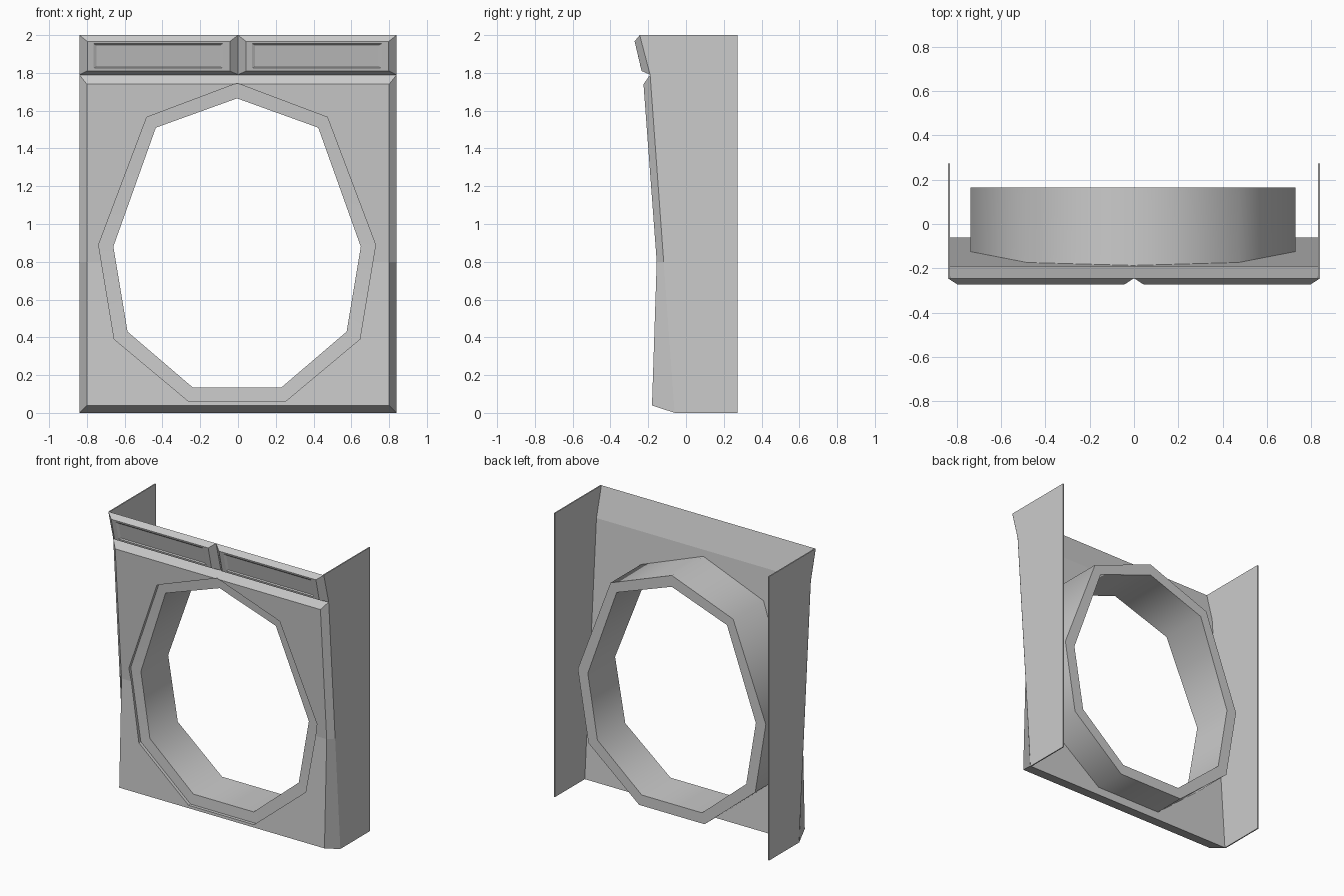
import bpy, math

if "Cube" in bpy.data.objects:
    bpy.data.objects.remove(bpy.data.objects["Cube"])


def make(name, verts, faces):
    me = bpy.data.meshes.new(name)
    me.from_pydata(verts, [], faces)
    ob = bpy.data.objects.new(name, me)
    bpy.context.collection.objects.link(ob)
    bpy.ops.object.select_all(action='DESELECT')
    bpy.context.view_layer.objects.active = ob
    ob.select_set(True)
    bpy.ops.object.mode_set(mode='EDIT')
    bpy.ops.mesh.select_all(action='SELECT')
    bpy.ops.mesh.normals_make_consistent(inside=False)
    bpy.ops.object.mode_set(mode='OBJECT')
    return ob


def loft(name, rings, closed=False):
    """Join equal-length vertex rings with quads; cap the ends or close the loop."""
    n, m = len(rings[0]), len(rings)
    verts = [v for r in rings for v in r]
    faces = []
    for i in range(m if closed else m - 1):
        a, b = i * n, (i + 1) % m * n
        faces += [(a + j, a + (j + 1) % n, b + (j + 1) % n, b + j) for j in range(n)]
    if not closed:
        faces += [tuple(range(n)), tuple(range((m - 1) * n, m * n))]
    return make(name, verts, faces)


def rect(x0, x1, low, high):
    """Sloped rectangle from (y, z) at the bottom to (y, z) at the top."""
    return [(x0, *low), (x1, *low), (x1, *high), (x0, *high)]


def front_y(z):
    """Depth of the gently folded panel face at height z."""
    if z < 0.8:
        return -0.18 + 0.025 * (z - 0.04) / 0.76
    return -0.155 - 0.07 * (z - 0.8) / 0.94


def mirror_loop(half):
    """Complete a nine-sided outline from its right half."""
    return [(x - 0.005, z) for x, z in half + [(-x, z) for x, z in reversed(half[1:])]]


outer = mirror_loop([(0, 1.745), (0.478, 1.565), (0.733, 0.89), (0.65, 0.39), (0.255, 0.06)])
inner = mirror_loop([(0, 1.665), (0.43, 1.51), (0.655, 0.88), (0.58, 0.43), (0.235, 0.135)])

# Lower panel: bevelled slab with a slight fold, leaning backwards at the foot
back_mid = -0.06 - 0.13 * 0.8 / 1.79
W, w = 0.84, 0.80
rows = [(W, -0.06, 0), (W, back_mid, 0.8), (W, -0.19, 1.79)]
fronts = [(w, -0.18, 0.04), (w, -0.155, 0.8), (w, -0.225, 1.74)]
vs = [(s * x, y, z) for x, y, z in rows + fronts for s in (-1, 1)]
fs = [(0, 1, 3, 2), (2, 3, 5, 4), (6, 7, 9, 8), (8, 9, 11, 10),
      (0, 1, 7, 6), (4, 5, 11, 10),
      (0, 2, 8, 6), (2, 4, 10, 8), (1, 3, 9, 7), (3, 5, 11, 9)]
panel = make("front_panel", vs, fs)

# Opening cut through the panel
cutter = loft("opening_cutter", [[(x, y, z) for x, z in outer] for y in (-0.5, 0.3)])
cutter.hide_render = True
bpy.context.view_layer.objects.active = panel
mod = panel.modifiers.new("opening", 'BOOLEAN')
mod.operation, mod.solver, mod.object = 'DIFFERENCE', 'EXACT', cutter
bpy.ops.object.modifier_apply(modifier=mod.name)
bpy.data.objects.remove(cutter)

# Nine-sided tube lining the opening, set slightly into the panel face
loft("opening_tube", [
    [(x, front_y(z) + 0.022, z) for x, z in outer],
    [(x, front_y(z) + 0.022, z) for x, z in inner],
    [(x, 0.165, z) for x, z in inner],
    [(x, 0.165, z) for x, z in outer]], closed=True)
bpy.ops.object.shade_smooth_by_angle(angle=math.radians(55))

# Two header blocks, each with a shallow recessed field
for side, x0, x1 in (("left", -0.84, 0), ("right", 0, 0.84)):
    loft("header_block_" + side, [
        rect(x0, x1, (-0.19, 1.79), (-0.245, 2.0)),
        rect(x0 + 0.042, x1 - 0.042, (-0.235, 1.81), (-0.272, 1.967)),
        rect(x0 + 0.075, x1 - 0.08, (-0.2386, 1.825), (-0.2692, 1.955)),
        rect(x0 + 0.09, x1 - 0.095, (-0.233, 1.832), (-0.26, 1.947))])

# Thin side walls following the front slope
for side, s in (("left", -1), ("right", 1)):
    prof = [(-0.06, 0), (0.272, 0), (0.272, 2), (-0.245, 2), (-0.19, 1.79)]
    loft("side_wall_" + side, [[(s * x, y, z) for y, z in prof] for x in (0.831, 0.839)])
